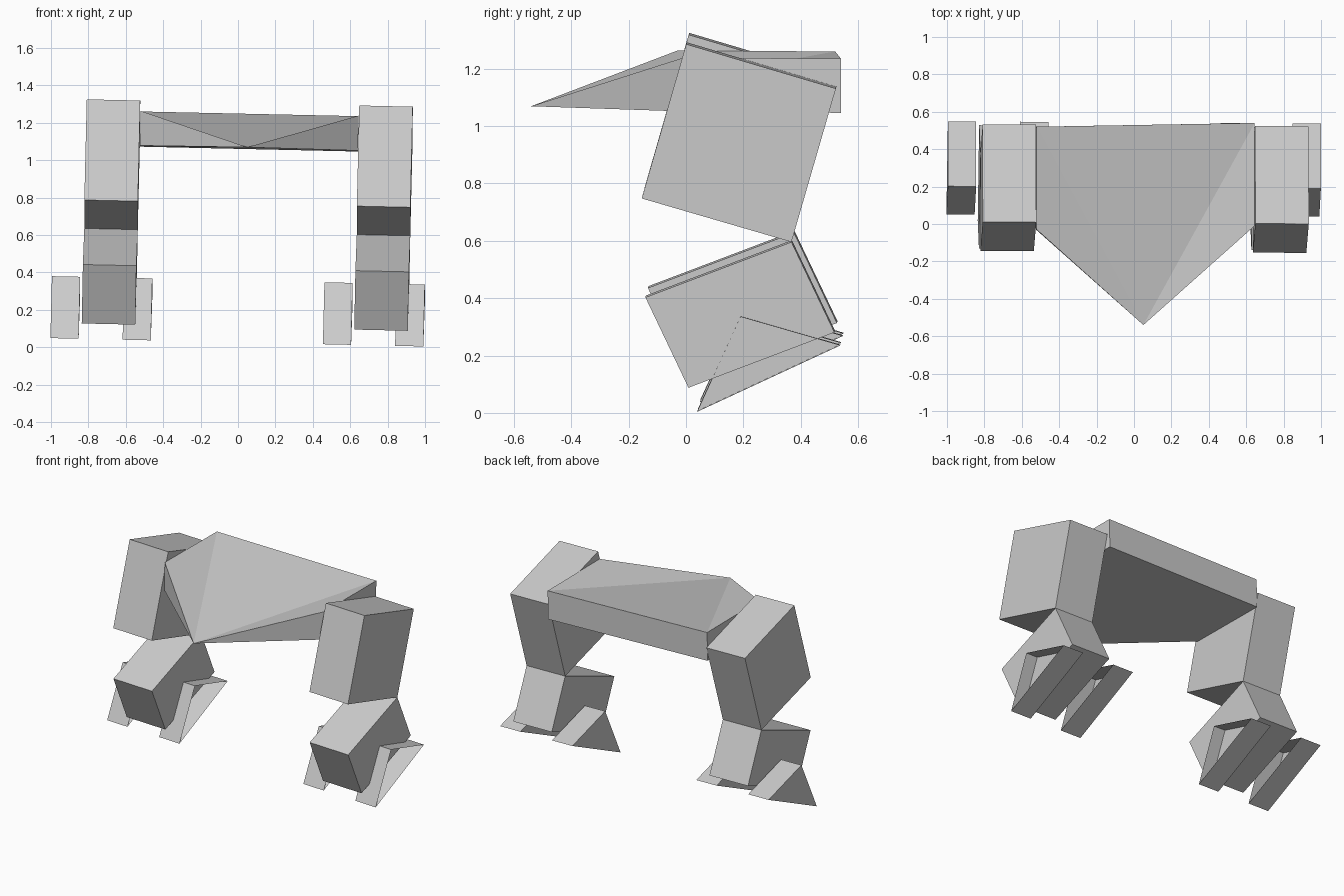
import bpy, bmesh
from mathutils import Matrix

if "Cube" in bpy.data.objects:
    bpy.data.objects.remove(bpy.data.objects["Cube"])

# the walker leans very slightly sideways: small roll and yaw
LEAN = Matrix(((1, 0.006, 0.0225, 0),
               (-0.006, 1, 0, 0),
               (-0.0225, 0, 1, 0),
               (0, 0, 0, 1)))


def finish(name, bm):
    bmesh.ops.recalc_face_normals(bm, faces=bm.faces)
    mesh = bpy.data.meshes.new(name)
    bm.to_mesh(mesh)
    bm.free()
    ob = bpy.data.objects.new(name, mesh)
    bpy.context.collection.objects.link(ob)
    return ob


def prism(name, profile, x0, x1, open_right=False):
    """Extrude a (y, z) side profile from x0 to x1, then lean it."""
    bm = bmesh.new()
    a = [bm.verts.new((x0, y, z)) for y, z in profile]
    b = [bm.verts.new((x1, y, z)) for y, z in profile]
    n = len(profile)
    for i in range(n):
        j = (i + 1) % n
        bm.faces.new((a[i], a[j], b[j], b[i]))
    bm.faces.new(a[::-1])
    if not open_right:
        bm.faces.new(b)
    bmesh.ops.transform(bm, matrix=LEAN, verts=bm.verts)
    return finish(name, bm)


THIGH = [(0.006, 1.306), (0.528, 1.151), (0.373, 0.616), (-0.149, 0.768)]
SHIN = [(0.373, 0.616), (-0.136, 0.423), (0.014, 0.108), (0.523, 0.301)]
TOE = [(0.196, 0.357), (0.543, 0.257), (0.045, 0.026)]

# legs: thigh, shin and two wedge toes with an open right-hand side
for side, cx in (("left", -0.695), ("right", 0.762)):
    prism(side + "_thigh", THIGH, cx - 0.143, cx + 0.143)
    prism(side + "_shin", SHIN, cx - 0.143, cx + 0.143)
    for k, dx in enumerate((-0.309, 0.077)):
        prism(f"{side}_toe_{k + 1}", TOE, cx + dx, cx + dx + 0.151, True)

# body: wedge-shaped slab narrowing to a single front tip
bm = bmesh.new()
top = [bm.verts.new(p) for p in ((-0.52, -0.03, 1.263), (-0.52, 0.52, 1.26),
                                 (0.645, 0.54, 1.235), (0.645, -0.01, 1.238))]
bot = [bm.verts.new(p) for p in ((-0.524, -0.03, 1.078), (-0.524, 0.52, 1.072),
                                 (0.641, 0.54, 1.046), (0.641, -0.01, 1.051))]
tip = bm.verts.new((0.05, -0.54, 1.069))
for i in range(3):
    bm.faces.new((top[i], top[i + 1], tip))
    bm.faces.new((bot[i + 1], bot[i], tip))
    bm.faces.new((top[i + 1], top[i], bot[i], bot[i + 1]))
bm.faces.new((top[0], tip, bot[0]))
bm.faces.new((top[3], bot[3], tip))
finish("body", bm)
